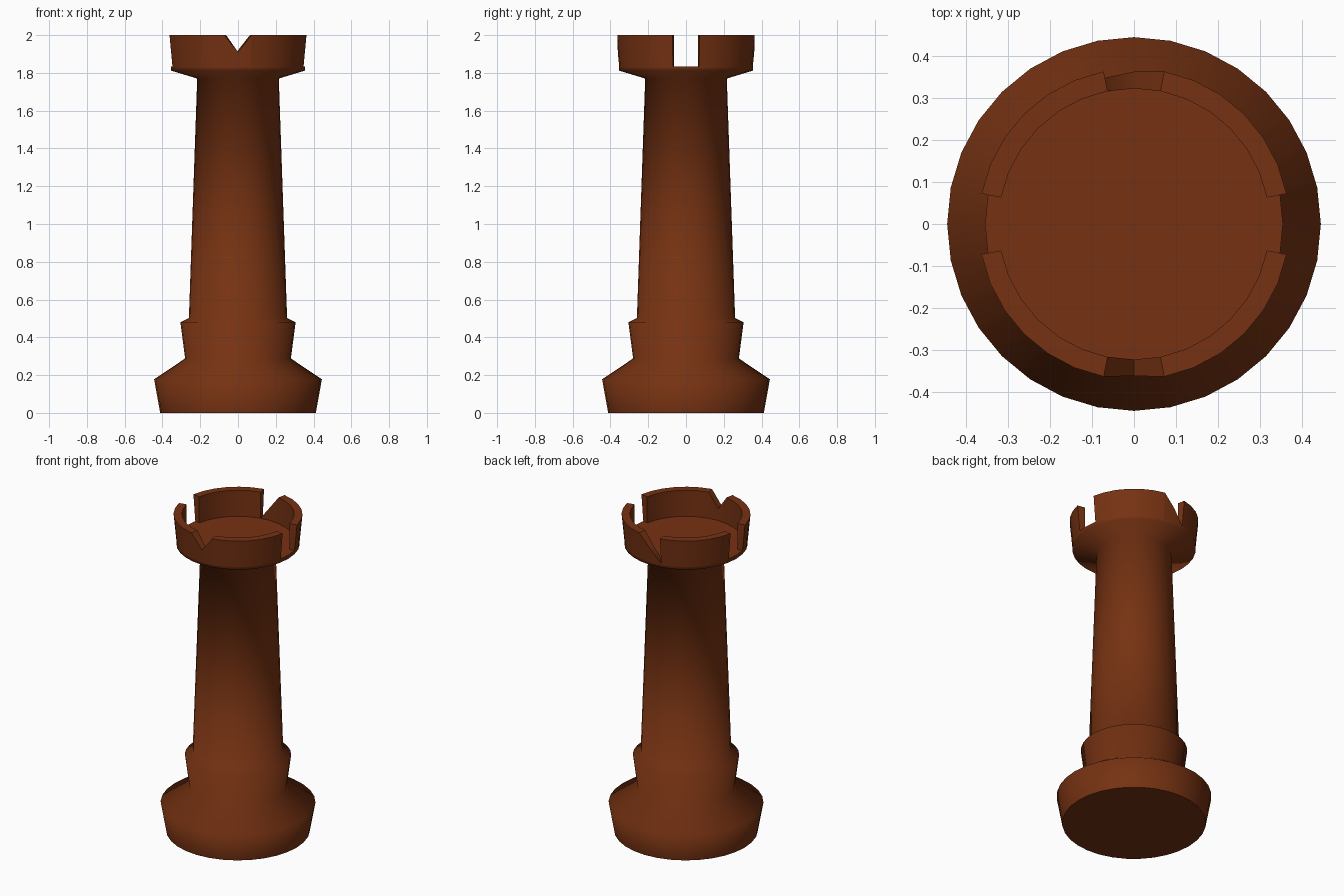
import bpy, bmesh
from math import cos, sin, pi, radians

old = bpy.data.objects.get("Cube")
if old:
    bpy.data.objects.remove(old, do_unlink=True)

SEGMENTS = 32
STEP = 2 * pi / SEGMENTS
FLOOR, TOP = 1.835, 2.0
INNER = 0.322

wood = bpy.data.materials.new("dark_reddish_wood")
wood.use_nodes = True
colour = (0.18, 0.032, 0.006, 1)
wood.diffuse_color = colour
wood.node_tree.nodes["Principled BSDF"].inputs["Base Color"].default_value = colour


def finish(name, bm, angle):
    """Turn a bmesh into a smooth shaded object."""
    bmesh.ops.recalc_face_normals(bm, faces=bm.faces)
    mesh = bpy.data.meshes.new(name)
    bm.to_mesh(mesh)
    bm.free()
    mesh.materials.append(wood)
    obj = bpy.data.objects.new(name, mesh)
    bpy.context.collection.objects.link(obj)
    bpy.ops.object.select_all(action='DESELECT')
    obj.select_set(True)
    bpy.context.view_layer.objects.active = obj
    bpy.ops.object.shade_smooth_by_angle(angle=radians(angle))
    return obj


def point(bm, radius, index, z):
    return bm.verts.new((radius * cos(index * STEP), radius * sin(index * STEP), z))


def lathe(name, profile, angle):
    """Closed solid of revolution, capped at both ends."""
    bm = bmesh.new()
    rings = [[point(bm, r, i, z) for i in range(SEGMENTS)] for r, z in profile]
    for low, high in zip(rings, rings[1:]):
        for i in range(SEGMENTS):
            j = (i + 1) % SEGMENTS
            bm.faces.new((low[i], low[j], high[j], high[i]))
    bm.faces.new(rings[0])
    bm.faces.new(rings[-1])
    return finish(name, bm, angle)


def wall_block(name, start, tops):
    """Curved parapet block, one top height per angular step."""
    bm = bmesh.new()
    sections = []
    for k, z in enumerate(tops):
        i = start + k
        outer = 0.354 + (z - FLOOR) * 0.095
        sections.append([point(bm, INNER, i, FLOOR), point(bm, 0.354, i, FLOOR),
                         point(bm, outer, i, z), point(bm, INNER, i, z)])
    for a, b in zip(sections, sections[1:]):
        for k in range(4):
            n = (k + 1) % 4
            bm.faces.new((a[k], a[n], b[n], b[k]))
    bm.faces.new(sections[0])
    bm.faces.new(sections[-1])
    bmesh.ops.remove_doubles(bm, verts=bm.verts, dist=0.0001)
    return finish(name, bm, 50)


# Foot, collar, tapering shaft and crown underside
lathe("tower_body", [(0.412, 0), (0.444, 0.178), (0.28, 0.288), (0.305, 0.48),
                     (0.26, 0.502), (0.216, 1.77), (0.354, 1.812), (0.354, FLOOR)], 75)

# Four battlements, separated by gaps two steps wide
for n, name in enumerate(("back_left", "back_right", "front_right", "front_left")):
    wall_block(name + "_battlement", 1 + n * SEGMENTS // 4, [TOP] * 7)

# Sloping fill in the back gap and notched fill in the front gap
wall_block("back_ramp", 7, [TOP, 1.92, FLOOR + 0.002])
wall_block("front_notch", 23, [TOP, 1.91, TOP])
